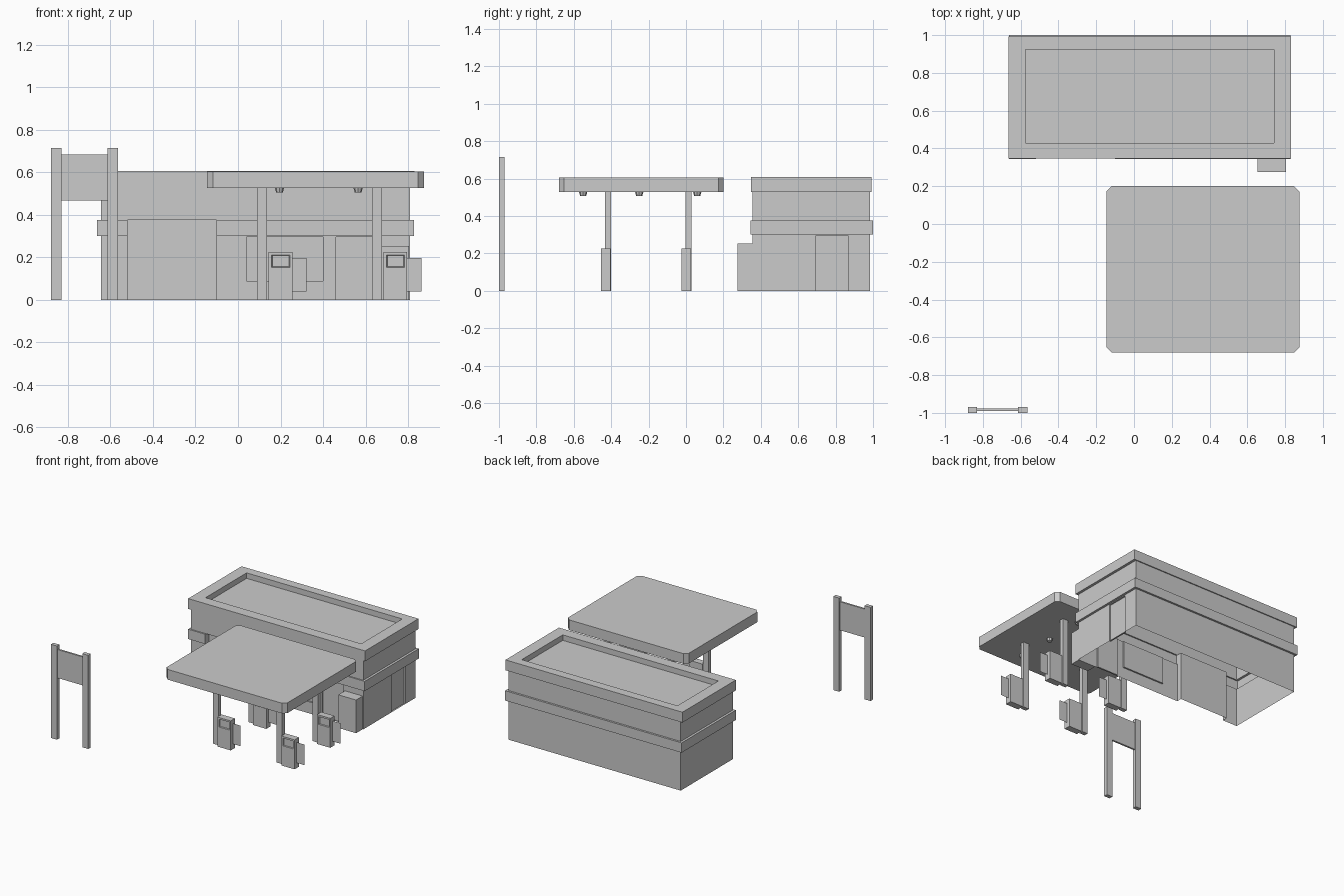
import bpy, bmesh
from mathutils import Vector

if "Cube" in bpy.data.objects:
    bpy.data.objects.remove(bpy.data.objects["Cube"])


def finish(bm, name):
    me = bpy.data.meshes.new(name)
    bm.normal_update()
    bm.to_mesh(me)
    bm.free()
    ob = bpy.data.objects.new(name, me)
    bpy.context.collection.objects.link(ob)
    return ob


def box_bm(x0, x1, y0, y1, z0, z1):
    bm = bmesh.new()
    bmesh.ops.create_cube(bm, size=1)
    for v in bm.verts:
        v.co = Vector(((x0 + x1) / 2 + v.co.x * (x1 - x0),
                       (y0 + y1) / 2 + v.co.y * (y1 - y0),
                       (z0 + z1) / 2 + v.co.z * (z1 - z0)))
    bm.normal_update()
    return bm


def box(name, *dims):
    return finish(box_bm(*dims), name)


def recess(bm, lo, hi, normal, depth, taper=1.0):
    """Cut the rectangle lo..hi into a flat wall and push it inward."""
    lo, hi, n = Vector(lo), Vector(hi), Vector(normal)
    mid = (lo + hi) / 2

    def wall():
        for f in bm.faces:
            if (f.normal.dot(n) > 0.99 and abs((mid - f.verts[0].co).dot(n)) < 1e-3
                    and bmesh.geometry.intersect_face_point(f, mid)):
                return f

    for axis in range(3):
        if abs(n[axis]) > 0.5:
            continue
        no = Vector([float(i == axis) for i in range(3)])
        for p in (lo, hi):
            f = wall()
            bmesh.ops.bisect_plane(bm, geom=[f, *f.edges, *f.verts], dist=1e-5,
                                   plane_co=p, plane_no=no)
            bm.normal_update()
    new = bmesh.ops.extrude_discrete_faces(bm, faces=[wall()])["faces"][0]
    for v in new.verts:
        v.co = mid + (v.co - mid) * taper - n * depth
    bm.normal_update()


# Shop: one open-bottomed shell of stacked outlines with an entrance bay
BODY = (-0.645, 0.81, 0.355, 0.985)
BAND = (-0.663, 0.828, 0.345, 1.0)
CORNICE = (-0.665, 0.83, 0.348, 0.993)
RIM = (-0.575, 0.74, 0.43, 0.925)
BAY_L, BAY_R, BAY_Y = -0.52, -0.10, 0.395


def outline(bm, rect, z, bay):
    x0, x1, y0, y1 = rect
    yb = BAY_Y if bay else y0
    pts = [(x0, y0), (BAY_L, y0), (BAY_L, yb), (BAY_R, yb), (BAY_R, y0),
           (x1, y0), (x1, y1), (x0, y1)]
    return [bm.verts.new((x, y, z)) for x, y in pts]


bm = bmesh.new()
rings = [outline(bm, *r) for r in (
    (BODY, 0, True), (BODY, 0.30, True), (BAND, 0.30, True), (BAND, 0.375, True),
    (BODY, 0.375, True), (BODY, 0.375, False), (BODY, 0.528, False),
    (CORNICE, 0.528, False), (CORNICE, 0.607, False), (RIM, 0.607, False),
    (RIM, 0.565, False))]
for a, b in zip(rings, rings[1:]):
    for i in range(8):
        j = (i + 1) % 8
        f = bm.faces.new((a[i], a[j], b[j], b[i]))
        if f.calc_area() < 1e-7:
            bm.faces.remove(f)
top = rings[-1]
bm.faces.new([top[i] for i in (0, 1, 4, 5, 6, 7)])
bmesh.ops.remove_doubles(bm, verts=bm.verts, dist=1e-5)
loose = [v for v in bm.verts if not v.link_faces]
bmesh.ops.delete(bm, geom=loose, context='VERTS')
bm.normal_update()
# window, front door, side door
recess(bm, (0.04, 0.355, 0.088), (0.40, 0.355, 0.295), (0, -1, 0), 0.012)
recess(bm, (0.46, 0.355, 0), (0.64, 0.355, 0.295), (0, -1, 0), 0.012)
recess(bm, (0.81, 0.695, 0), (0.81, 0.865, 0.295), (1, 0, 0), 0.012)
finish(bm, "shop_building")

# Storage cabinet against the shop front
box("front_cabinet", 0.655, 0.805, 0.275, 0.355, 0, 0.253)

# Canopy slab with clipped corners
bm = box_bm(-0.145, 0.875, -0.68, 0.20, 0.527, 0.605)
upright = [e for e in bm.edges if abs(e.verts[0].co.z - e.verts[1].co.z) > 0.01]
bmesh.ops.bevel(bm, geom=upright, offset=0.027, segments=1, affect='EDGES')
finish(bm, "canopy")

# Canopy lights
for x in (0.195, 0.565):
    for y in (-0.55, -0.25, 0.06):
        bm = bmesh.new()
        bmesh.ops.create_cone(bm, cap_ends=True, segments=8, radius1=0.016,
                              radius2=0.022, depth=0.022)
        bmesh.ops.translate(bm, verts=bm.verts, vec=(x, y, 0.517))
        finish(bm, "canopy_light")

# Canopy posts, each with a fuel pump and a thin hose plate
for px in (0.09, 0.63):
    for py in (-0.417, 0.013):
        box("canopy_post", px, px + 0.047, py - 0.016, py + 0.016, 0, 0.527)
        x0, x1, y0, y1 = px + 0.054, px + 0.166, py - 0.037, py + 0.014
        bm = box_bm(x0, x1, y0, y1, 0, 0.225)
        recess(bm, (x0 + 0.014, y0, 0.153), (x1 - 0.012, y0, 0.212),
               (0, -1, 0), 0.008, 0.9)
        finish(bm, "fuel_pump")
        bm = bmesh.new()
        ym = (y0 + y1) / 2
        bm.faces.new([bm.verts.new((x, ym, z)) for x, z in (
            (x1, 0.04), (x1 + 0.067, 0.04), (x1 + 0.067, 0.197), (x1, 0.197))])
        finish(bm, "pump_hose_plate")

# Roadside sign
for x in (-0.88, -0.615):
    box("sign_post", x, x + 0.05, -1.0, -0.97, 0, 0.715)
box("sign_panel", -0.83, -0.615, -0.991, -0.977, 0.468, 0.685)
